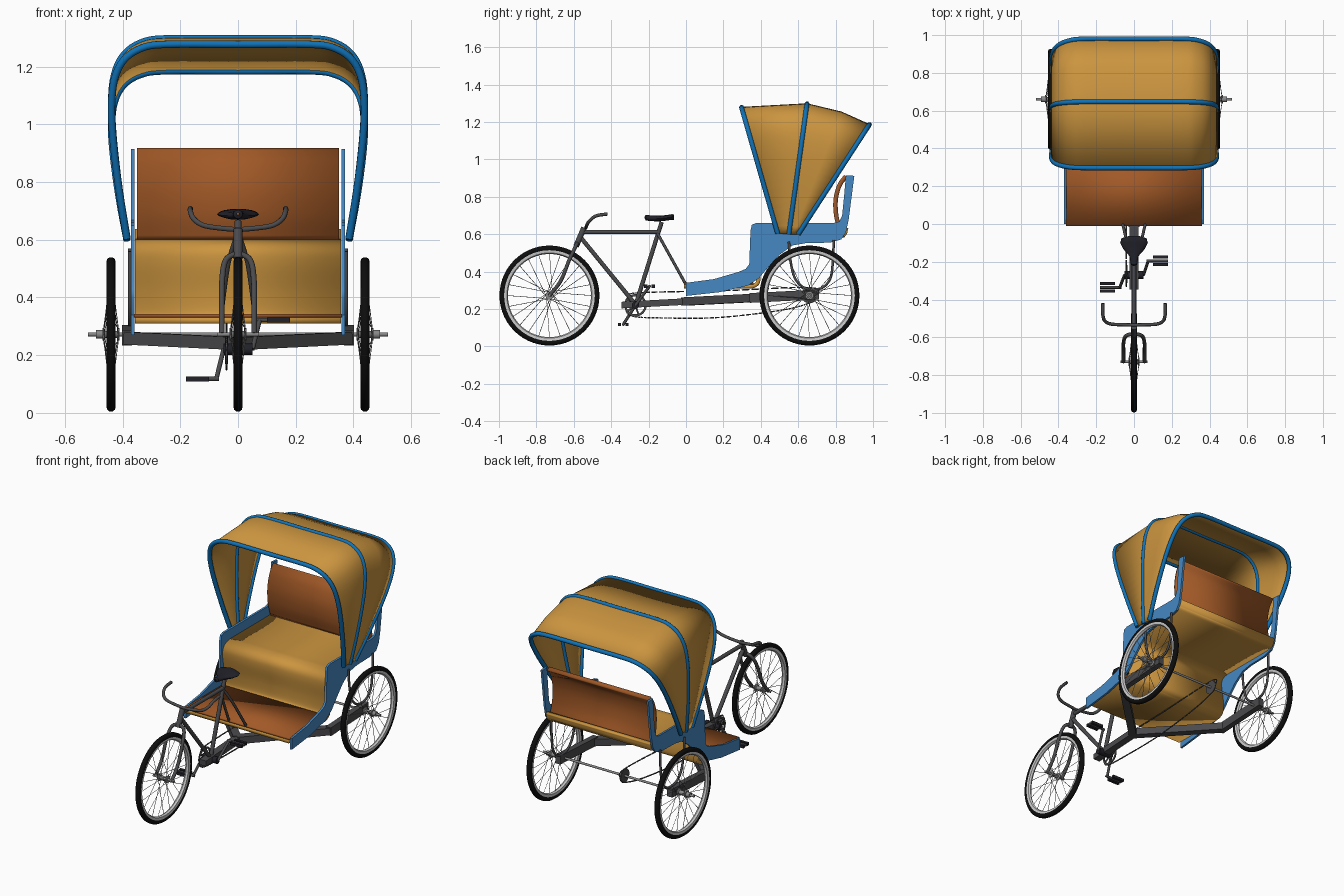
import bpy, bmesh, math
from mathutils import Vector

cube = bpy.data.objects.get("Cube")
if cube:
    bpy.data.objects.remove(cube, do_unlink=True)


def material(name, r, g, b):
    m = bpy.data.materials.new(name)
    m.use_nodes = True
    m.diffuse_color = (r, g, b, 1)
    node = next(n for n in m.node_tree.nodes if n.type == 'BSDF_PRINCIPLED')
    node.inputs["Base Color"].default_value = (r, g, b, 1)
    node.inputs["Roughness"].default_value = 0.6
    return m


TAN = material("tan canvas", .60, .30, .05)
BROWN = material("brown leather", .36, .10, .02)
PANEL = material("light blue panel", .06, .25, .55)
HOOP = material("deep blue tube", .005, .17, .48)
FRAME = material("dark grey frame", .07, .07, .075)
TYRE = material("black rubber", .004, .004, .004)
RIM = material("pale rim", .60, .60, .60)
STEEL = material("grey steel", .25, .25, .25)
SADDLE = material("saddle black", .015, .015, .022)


def finish(ob, mat, angle=40):
    ob.data.materials.clear()
    ob.data.materials.append(mat)
    bpy.ops.object.select_all(action='DESELECT')
    ob.select_set(True)
    bpy.context.view_layer.objects.active = ob
    bpy.ops.object.shade_smooth_by_angle(angle=math.radians(angle))
    return ob


def mesh_object(name, bm, mat):
    bmesh.ops.recalc_face_normals(bm, faces=bm.faces)
    me = bpy.data.meshes.new(name)
    bm.to_mesh(me)
    bm.free()
    ob = bpy.data.objects.new(name, me)
    bpy.context.collection.objects.link(ob)
    return finish(ob, mat)


def smooth(points, n=6):
    """Catmull-Rom curve through the points."""
    p = [Vector(q) for q in points]
    p = [2 * p[0] - p[1]] + p + [2 * p[-1] - p[-2]]
    out = []
    for a, b, c, d in zip(p, p[1:], p[2:], p[3:]):
        for i in range(n):
            t = i / n
            out.append(.5 * (2 * b + (c - a) * t + (2 * a - 5 * b + 4 * c - d) * t * t
                             + (3 * b - a - 3 * c + d) * t ** 3))
    return out + [p[-2]]


def tube(name, paths, radius, mat, res=3):
    cu = bpy.data.curves.new(name, 'CURVE')
    cu.dimensions = '3D'
    cu.bevel_depth, cu.bevel_resolution, cu.use_fill_caps = radius, res, True
    for path in paths:
        s = cu.splines.new('POLY')
        s.points.add(len(path) - 1)
        for pt, co in zip(s.points, path):
            pt.co = (*co, 1)
    ob = bpy.data.objects.new(name, cu)
    bpy.context.collection.objects.link(ob)
    bpy.ops.object.select_all(action='DESELECT')
    ob.select_set(True)
    bpy.context.view_layer.objects.active = ob
    bpy.ops.object.convert(target='MESH')
    return finish(bpy.context.object, mat)


def mirrored(path):
    return [path, [(-p[0], p[1], p[2]) for p in path]]


def loft(name, rows, mat, thick=0, closed=False):
    """Quad skin over rows of points; closed joins the last row to the first."""
    bm = bmesh.new()
    vs = [[bm.verts.new(p) for p in row] for row in rows]
    pairs = list(zip(vs, vs[1:])) + ([(vs[-1], vs[0])] if closed else [])
    for a, b in pairs:
        for i in range(len(a) - 1):
            bm.faces.new((a[i], a[i + 1], b[i + 1], b[i]))
    bmesh.ops.remove_doubles(bm, verts=bm.verts, dist=1e-5)
    ob = mesh_object(name, bm, mat)
    if thick:
        mod = ob.modifiers.new("thickness", 'SOLIDIFY')
        mod.thickness, mod.offset = thick, 0
    return ob


def sheet(name, profile, half, mat, thick):
    return loft(name, [[(x, p[0], p[1]) for p in profile] for x in (-half, half)], mat, thick)


def lathe(name, section, centre, mat, steps=48):
    """Turn a closed (x, radius) section about the x axis."""
    rows = []
    for i in range(steps):
        a = math.tau * i / steps
        rows.append([(centre[0] + x, centre[1] + r * math.cos(a), centre[2] + r * math.sin(a))
                     for x, r in section + section[:1]])
    return loft(name, rows, mat, closed=True)


def disc(name, x0, x1, r, centre, mat):
    return lathe(name, [(x0, .001), (x0, r), (x1, r), (x1, .001)], centre, mat, 20)


def beam(name, a, b, w, h, mat):
    a, b = Vector(a), Vector(b)
    bpy.ops.mesh.primitive_cube_add(size=1, location=(a + b) / 2)
    ob = bpy.context.object
    ob.name = name
    ob.rotation_euler = (b - a).to_track_quat('Y', 'Z').to_euler()
    ob.scale = (w, (b - a).length, h)
    return finish(ob, mat)


# Wheels
AXLE_Z, R = .272, .268


def wheel(name, x, y):
    c = (x, y, AXLE_Z)
    tread = [(.016 * math.cos(k * math.tau / 10), R - .016 + .016 * math.sin(k * math.tau / 10))
             for k in range(10)]
    lathe(name + "_tyre", tread, c, TYRE, 56)
    lathe(name + "_rim", [(-.013, .244), (-.011, .228), (0, .222), (.011, .228), (.013, .244)], c, RIM, 56)
    lathe(name + "_hub", [(-.03, .004), (-.03, .022), (-.024, .022), (-.02, .012), (.02, .012),
                          (.024, .022), (.03, .022), (.03, .004)], c, STEEL, 16)
    spokes = []
    for k in range(24):
        a = math.tau * k / 24
        b = a + (.9 if k % 4 < 2 else -.9)
        side = .026 if k % 2 else -.026
        spokes.append([(x + side, y + .02 * math.cos(b), AXLE_Z + .02 * math.sin(b)),
                       (x, y + .226 * math.cos(a), AXLE_Z + .226 * math.sin(a))])
    tube(name + "_spokes", spokes, .0015, STEEL, 0)


wheel("front_wheel", 0, -.73)
tube("front_axle", [[(-.072, -.73, AXLE_Z), (.072, -.73, AXLE_Z)]], .007, STEEL)
for side, s in (("left", 1), ("right", -1)):
    wheel("rear_wheel_" + side, s * .44, .66)
    disc("axle_nut_" + side, s * .465, s * .492, .015, (0, .66, AXLE_Z), STEEL)
tube("rear_axle", [[(-.52, .66, AXLE_Z), (.52, .66, AXLE_Z)]], .007, STEEL)

# Chassis beams, a stem that splits towards both rear wheels
beam("chassis_stem", (0, -.345, .221), (0, .02, .241), .045, .035, FRAME)
for side, s in (("left", 1), ("right", -1)):
    beam("chassis_diagonal_" + side, (0, -.01, .24), (s * .385, .36, .259), .045, .044, FRAME)
    beam("chassis_rail_" + side, (s * .385, .34, .259), (s * .385, .71, .278), .035, .052, FRAME)
support = smooth([(.375, .55, .56), (.375, .56, .45), (.375, .585, .36), (.375, .64, .31), (.375, .72, .31),
                  (.375, .77, .36), (.375, .785, .45), (.375, .79, .57)])
tube("body_supports", mirrored(support), .007, FRAME)

# Cycle frame
tube("main_frame", [[(0, -.55, .612), (0, -.145, .612)], [(0, -.565, .585), (0, -.275, .23)],
                    [(0, -.27, .22), (0, -.13, .665)]], .012, FRAME)
tube("head_tube", [[(0, -.588, .535), (0, -.545, .635)]], .016, FRAME)
tube("seat_stays", mirrored(smooth([(.01, -.15, .60), (.035, -.1, .51), (.06, 0, .33)])), .008, FRAME)
tube("front_fork", mirrored(smooth([(0, -.58, .555), (.042, -.592, .53), (.055, -.625, .46),
                                    (.056, -.67, .35), (.056, -.73, AXLE_Z)])), .010, FRAME)
tube("handlebar", mirrored(smooth([(0, -.535, .635), (.06, -.533, .64), (.12, -.53, .65), (.153, -.515, .672),
                                   (.165, -.48, .698), (.165, -.42, .708)])), .009, FRAME)

# Saddle, rings from nose to tail
rows = []
for y, w, z in ((-.222, .004, .69), (-.215, .016, .688), (-.17, .024, .684), (-.135, .055, .684),
                (-.10, .073, .688), (-.075, .066, .692), (-.064, .03, .69)):
    rows.append([(w * math.cos(k * math.tau / 16), y, z + min(.015, w) * math.sin(k * math.tau / 16))
                 for k in range(17)])
loft("saddle", rows, SADDLE)

# Cranks, pedals and chain
CRANK = (0, -.27, .22)
disc("bottom_bracket", -.05, .05, .02, CRANK, SADDLE)
lathe("chainring", [(-.043, .048), (-.043, .06), (-.037, .06), (-.037, .048)], CRANK, FRAME, 32)
tube("chainring_arms", [[(-.04, -.27, .22), (-.04, -.27 + .052 * math.cos(a), .22 + .052 * math.sin(a))]
                        for a in (math.tau * k / 5 for k in range(5))], .005, FRAME)
lathe("rear_sprocket", [(-.043, .006), (-.043, .042), (-.037, .042), (-.037, .006)], (0, .66, AXLE_Z), FRAME, 24)
for side, s, py, pz in (("left", 1, -.195, .322), ("right", -1, -.335, .118)):
    tube("crank_" + side, [[(s * .05, -.27, .22), (s * .075, py, pz)], [(s * .065, py, pz), (s * .18, py, pz)]],
         .008, FRAME)
    for dy in (-.02, .02):
        beam("pedal_block_" + side, (s * .10, py + dy, pz), (s * .18, py + dy, pz), .017, .017, SADDLE)
loop = smooth([(-.04, -.33, .22), (-.04, -.31, .265), (-.04, -.25, .287), (-.04, .2, .298), (-.04, .66, .315),
               (-.04, .703, .272), (-.04, .66, .232), (-.04, .5, .192), (-.04, .18, .155), (-.04, -.1, .152),
               (-.04, -.29, .163), (-.04, -.33, .22)], 10)
tube("chain", [[a, a.lerp(b, .8)] for a, b in zip(loop, loop[1:])], .004, FRAME, 1)

# Passenger body: side panels
outline = [(0, .27), (.18, .29), (.33, .325), (.39, .365), (.44, .425), (.50, .49), (.57, .54), (.64, .552),
           (.77, .555), (.83, .572), (.855, .61), (.87, .68), (.90, .912), (.855, .915), (.845, .80),
           (.835, .70), (.82, .668), (.79, .66), (.375, .66), (.352, .65), (.345, .62), (.338, .44),
           (.32, .415), (.28, .398), (.15, .36), (0, .34)]
for side, s in (("left", 1), ("right", -1)):
    bm = bmesh.new()
    face = bm.faces.new([bm.verts.new((s * .358, y, z)) for y, z in outline])
    new = bmesh.ops.extrude_face_region(bm, geom=[face])["geom"]
    bmesh.ops.translate(bm, vec=(s * .013, 0, 0), verts=[v for v in new if isinstance(v, bmesh.types.BMVert)])
    mesh_object("side_panel_" + side, bm, PANEL)

# Floor, seat and backrest
seat = [(-.01, .32), (.34, .32)] + [tuple(p[1:]) for p in smooth(
    [(0, .36, .322), (0, .385, .345), (0, .385, .42), (0, .37, .52), (0, .378, .567), (0, .42, .588),
     (0, .50, .59), (0, .80, .59), (0, .845, .60), (0, .857, .635)])]
sheet("seat_and_floor", seat, .357, TAN, .022)
sheet("foot_mat", [(-.01, .337), (.36, .337)], .360, BROWN, .012)
back = [tuple(p[1:]) for p in smooth([(0, .855, .91), (0, .82, .86), (0, .80, .78), (0, .805, .69), (0, .83, .605)])]
sheet("backrest", back, .350, BROWN, .024)

# Folding hood
half = smooth([(.385, 0, 0), (.412, 0, .25), (.432, 0, .5), (.438, 0, .68), (.428, 0, .82), (.395, 0, .92),
               (.335, 0, .98), (.25, 0, 1), (0, 0, 1)], 4)
arch = [(p.x, p.z) for p in half] + [(-p.x, p.z) for p in reversed(half[:-1])]


def hoop(base, top):
    return [(x, base[0] + (top[0] - base[0]) * t, base[1] + (top[1] - base[1]) * t) for x, t in arch]


front = hoop((.49, .605), (.297, 1.277))
middle = hoop((.55, .60), (.647, 1.296))
bulge = hoop((.575, .60), (.83, 1.252))
rear = hoop((.60, .60), (.980, 1.185))
tube("hood_hoops", [front, middle, rear], .013, HOOP)
loft("hood_canvas", [front, middle, bulge, rear], TAN, .006)
